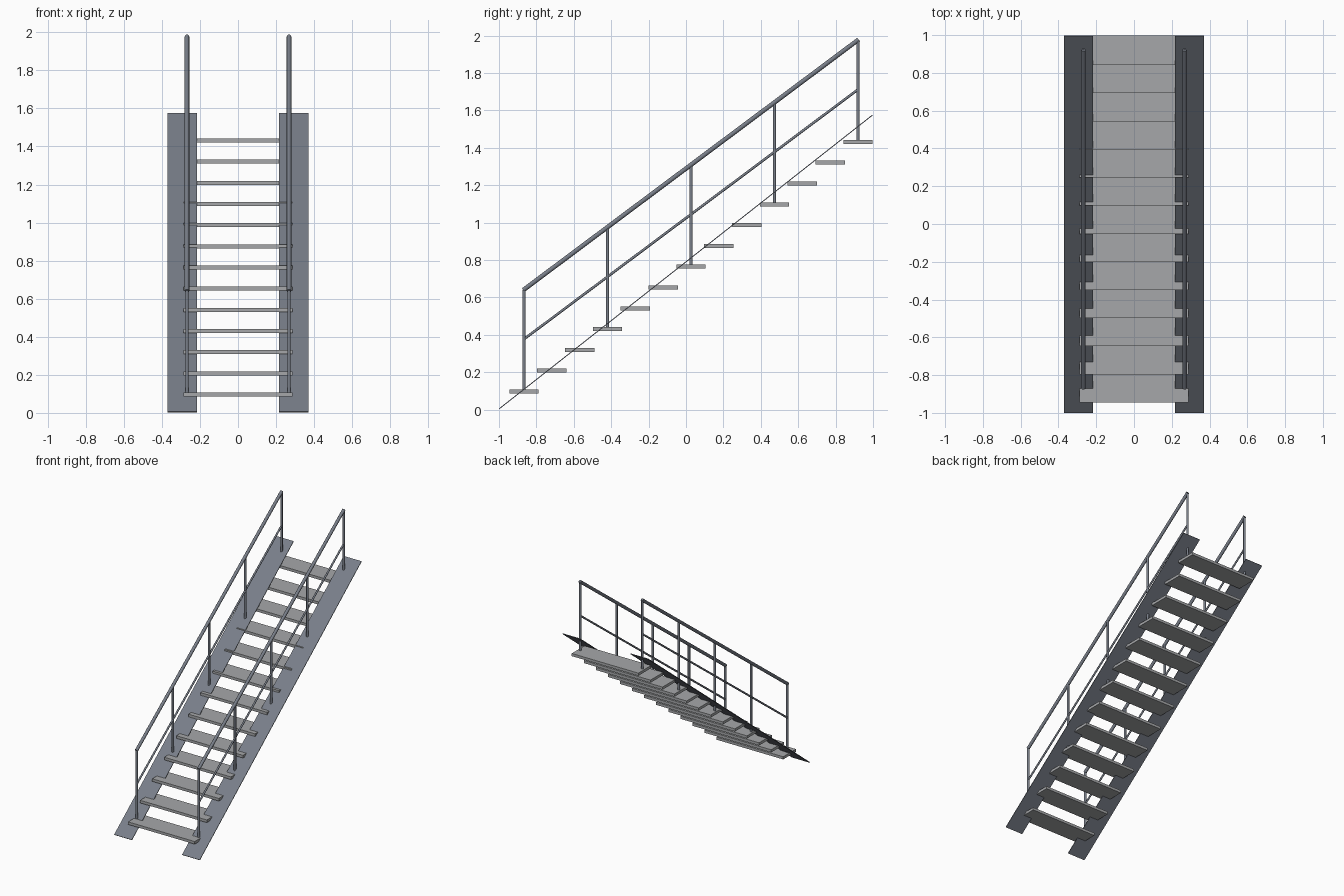
import bpy
import math
from mathutils import Vector

cube = bpy.data.objects.get("Cube")
if cube:
    bpy.data.objects.remove(cube, do_unlink=True)


def material(name, rgb):
    m = bpy.data.materials.new(name)
    m.use_nodes = True
    m.diffuse_color = (*rgb, 1)
    m.node_tree.nodes["Principled BSDF"].inputs["Base Color"].default_value = (*rgb, 1)
    return m


steel = material("blue grey steel", (0.19, 0.21, 0.25))
plate = material("light grey tread", (0.38, 0.39, 0.40))


def box(name, centre, size, mat, tilt=0):
    bpy.ops.mesh.primitive_cube_add(size=1, location=centre, rotation=(tilt, 0, 0))
    ob = bpy.context.object
    ob.name = name
    ob.scale = size
    ob.data.materials.append(mat)
    return ob


def tube(name, start, end, radius):
    a, b = Vector(start), Vector(end)
    bpy.ops.mesh.primitive_cylinder_add(vertices=12, radius=radius,
                                        depth=(b - a).length, location=(a + b) / 2)
    ob = bpy.context.object
    ob.name = name
    ob.rotation_euler = (b - a).to_track_quat("Z", "Y").to_euler()
    ob.data.materials.append(steel)
    bpy.ops.object.shade_smooth_by_angle(angle=math.radians(40))
    return ob


# Treads, evenly climbing
COUNT, RUN, RISE = 13, 0.1488, 0.1112
Y0, Z0 = -0.866, 0.097


def step(i):
    return Y0 + RUN * i, Z0 + RISE * i


for i in range(COUNT):
    y, z = step(i)
    box(f"tread_{i + 1}", (0, y, z), (0.575, 0.157, 0.021), plate)

# Thin sloping side plates and railings on both sides
foot, head = Vector((0, -0.998, 0.005)), Vector((0, 0.996, 1.574))
slope = head - foot
angle = math.atan2(slope.z, slope.y)
TOP, MID = 0.545, 0.28
y_first, z_first = step(0)
y_last, z_last = step(COUNT - 1)

for side, sx in (("left", 1), ("right", -1)):
    mid = (foot + head) / 2
    box(f"{side}_stringer", (sx * 0.293, mid.y, mid.z),
        (0.153, slope.length, 0.005), steel, angle)
    x = sx * 0.268
    for n, i in enumerate(range(0, COUNT, 3)):
        y, z = step(i)
        tube(f"{side}_post_{n + 1}", (x, y, z), (x, y, z + TOP), 0.009)
    tube(f"{side}_handrail", (x, y_first - 0.003, z_first + TOP - 0.002),
         (x, y_last + 0.003, z_last + TOP + 0.002), 0.012)
    tube(f"{side}_middle_rail", (x, y_first, z_first + MID),
         (x, y_last, z_last + MID), 0.007)
